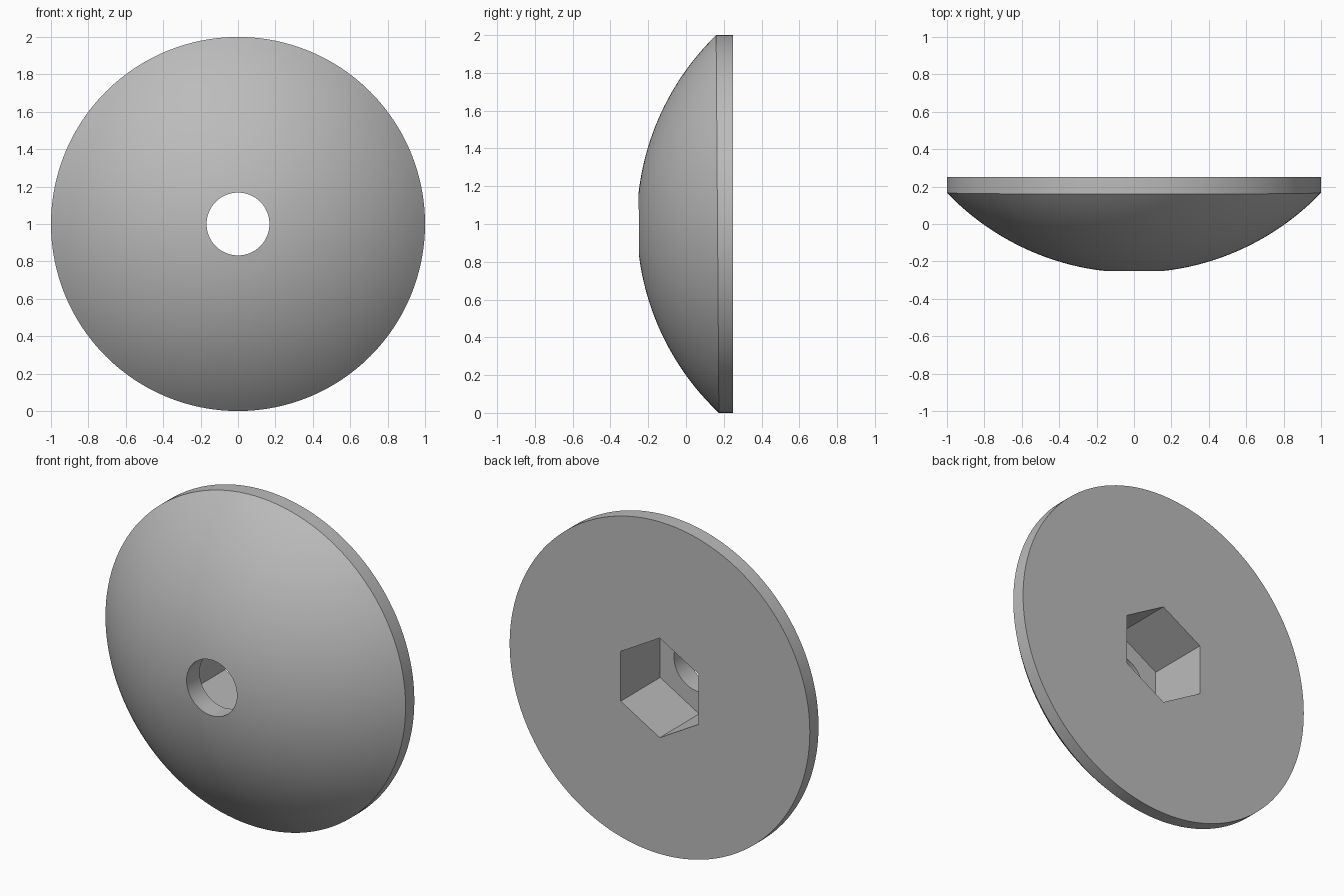
import bpy, bmesh
from math import sin, cos, pi, sqrt, radians

if "Cube" in bpy.data.objects:
    bpy.data.objects.remove(bpy.data.objects["Cube"])

SEGMENTS, DOME_RINGS = 128, 24
HOLE_R, BACK_Y = 0.168, 0.25
SPHERE_R, SPHERE_Y, SPHERE_Z = 1.385, 1.125, 1.007
SOCKET_R, SOCKET_FLOOR = 0.30, -0.125

grey = bpy.data.materials.new("mid_grey")
grey.use_nodes = True
colour = (0.5, 0.5, 0.5, 1)
grey.diffuse_color = colour
grey.node_tree.nodes["Principled BSDF"].inputs["Base Color"].default_value = colour


def make_object(name, bm):
    bmesh.ops.recalc_face_normals(bm, faces=bm.faces)
    mesh = bpy.data.meshes.new(name)
    bm.to_mesh(mesh)
    bm.free()
    mesh.materials.append(grey)
    obj = bpy.data.objects.new(name, mesh)
    bpy.context.collection.objects.link(obj)
    return obj


def ring(bm, radius, depth, count):
    """Ring of points facing the front; depth gives y from x and z."""
    points = []
    for i in range(count):
        a = 2 * pi * i / count
        x, z = radius * sin(a), 1 + radius * cos(a)
        points.append(bm.verts.new((x, depth(x, z), z)))
    return points


def bridge(bm, a, b):
    for i in range(len(a)):
        j = (i + 1) % len(a)
        bm.faces.new((a[i], a[j], b[j], b[i]))


def dome_y(x, z):
    return SPHERE_Y - sqrt(SPHERE_R**2 - x * x - (z - SPHERE_Z)**2)


# Domed disc with a straight rim, flat back and round through hole
bm = bmesh.new()
rings = [ring(bm, HOLE_R + (1 - HOLE_R) * i / DOME_RINGS, dome_y, SEGMENTS)
         for i in range(DOME_RINGS + 1)]
rings += [ring(bm, r, lambda x, z: BACK_Y, SEGMENTS) for r in (1, HOLE_R)]
for a, b in zip(rings, rings[1:] + rings[:1]):
    bridge(bm, a, b)
disc = make_object("domed_disc", bm)

# Hexagonal socket cut into the back
bm = bmesh.new()
floor = ring(bm, SOCKET_R, lambda x, z: SOCKET_FLOOR, 6)
mouth = ring(bm, SOCKET_R, lambda x, z: BACK_Y + 0.1, 6)
bridge(bm, floor, mouth)
bm.faces.new(floor)
bm.faces.new(mouth)
cutter = make_object("socket_cutter", bm)
cutter.hide_render = True

cut = disc.modifiers.new("hex_socket", 'BOOLEAN')
cut.operation = 'DIFFERENCE'
cut.solver = 'EXACT'
cut.object = cutter
bpy.ops.object.select_all(action='DESELECT')
disc.select_set(True)
bpy.context.view_layer.objects.active = disc
bpy.ops.object.modifier_apply(modifier=cut.name)
bpy.data.objects.remove(cutter)

# Smooth dome and rim with crisp edges
bpy.ops.object.shade_smooth_by_angle(angle=radians(25))
